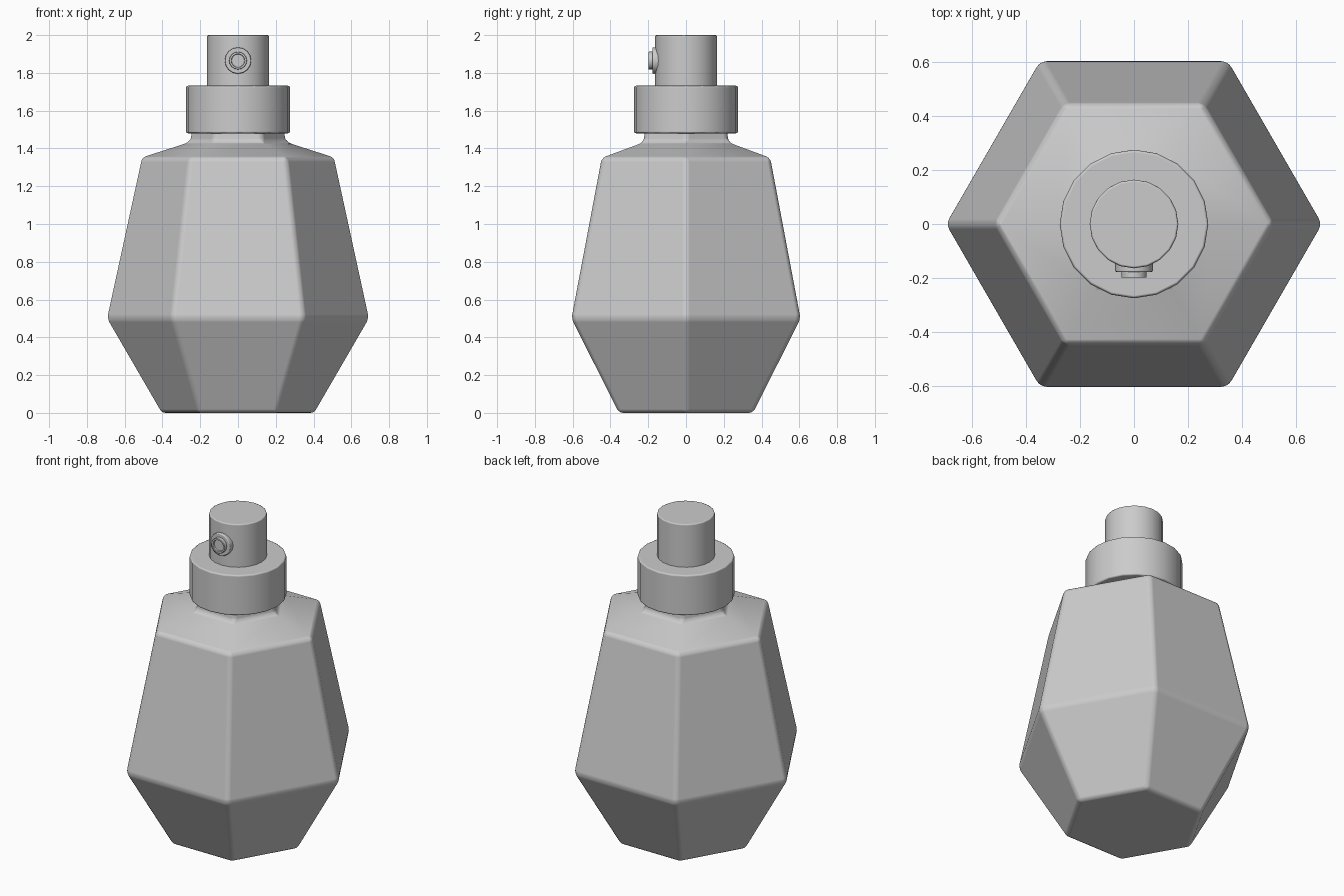
import bpy, bmesh, math
from mathutils import Matrix

if "Cube" in bpy.data.objects:
    bpy.data.objects.remove(bpy.data.objects["Cube"], do_unlink=True)

grey = bpy.data.materials.new("plain grey")
grey.use_nodes = True
colour = (0.6, 0.6, 0.6, 1)
grey.diffuse_color = colour
grey.node_tree.nodes["Principled BSDF"].inputs["Base Color"].default_value = colour


def lathe(name, profile, sides, bevel, segments, matrix=Matrix()):
    """Closed solid with rings of (radius, height) and rounded edges."""
    bm = bmesh.new()
    rings = []
    for radius, z in profile:
        angles = [2 * math.pi * i / sides for i in range(sides)]
        rings.append([bm.verts.new((radius * math.cos(a), radius * math.sin(a), z))
                      for a in angles])
    for low, high in zip(rings, rings[1:]):
        for i in range(sides):
            j = (i + 1) % sides
            bm.faces.new((low[i], low[j], high[j], high[i]))
    bm.faces.new(rings[0][::-1])
    bm.faces.new(rings[-1])
    bmesh.ops.recalc_face_normals(bm, faces=bm.faces)
    mesh = bpy.data.meshes.new(name)
    bm.to_mesh(mesh)
    bm.free()
    mesh.materials.append(grey)
    obj = bpy.data.objects.new(name, mesh)
    bpy.context.collection.objects.link(obj)
    obj.matrix_world = matrix
    mod = obj.modifiers.new("rounded edges", "BEVEL")
    mod.width = bevel
    mod.segments = segments
    mod.limit_method = "ANGLE"
    mod.angle_limit = math.radians(25)
    mod.harden_normals = True
    bpy.ops.object.select_all(action="DESELECT")
    obj.select_set(True)
    bpy.context.view_layer.objects.active = obj
    bpy.ops.object.shade_smooth_by_angle(angle=math.radians(35))
    return obj


# Faceted six-sided bottle with sloping shoulders and neck
lathe("bottle", [(0.41, 0), (0.70, 0.5), (0.515, 1.35), (0.26, 1.432), (0.24, 1.56)],
      6, 0.022, 3)

# Wide collar and the push-down pump head
lathe("collar", [(0.275, 1.48), (0.275, 1.732)], 20, 0.01, 2)
lathe("pump_head", [(0.164, 1.70), (0.164, 2.0)], 20, 0.008, 2)

# Spray nozzle facing the front: flange, then a hollow tip
forward = Matrix.Translation((0, 0, 1.865)) @ Matrix.Rotation(math.pi / 2, 4, "X")
lathe("nozzle_flange", [(0.07, 0.13), (0.07, 0.178)], 16, 0.006, 2, forward)
lathe("nozzle_tip", [(0.047, 0.15), (0.047, 0.199), (0.035, 0.199), (0.035, 0.185)],
      16, 0.003, 2, forward)
